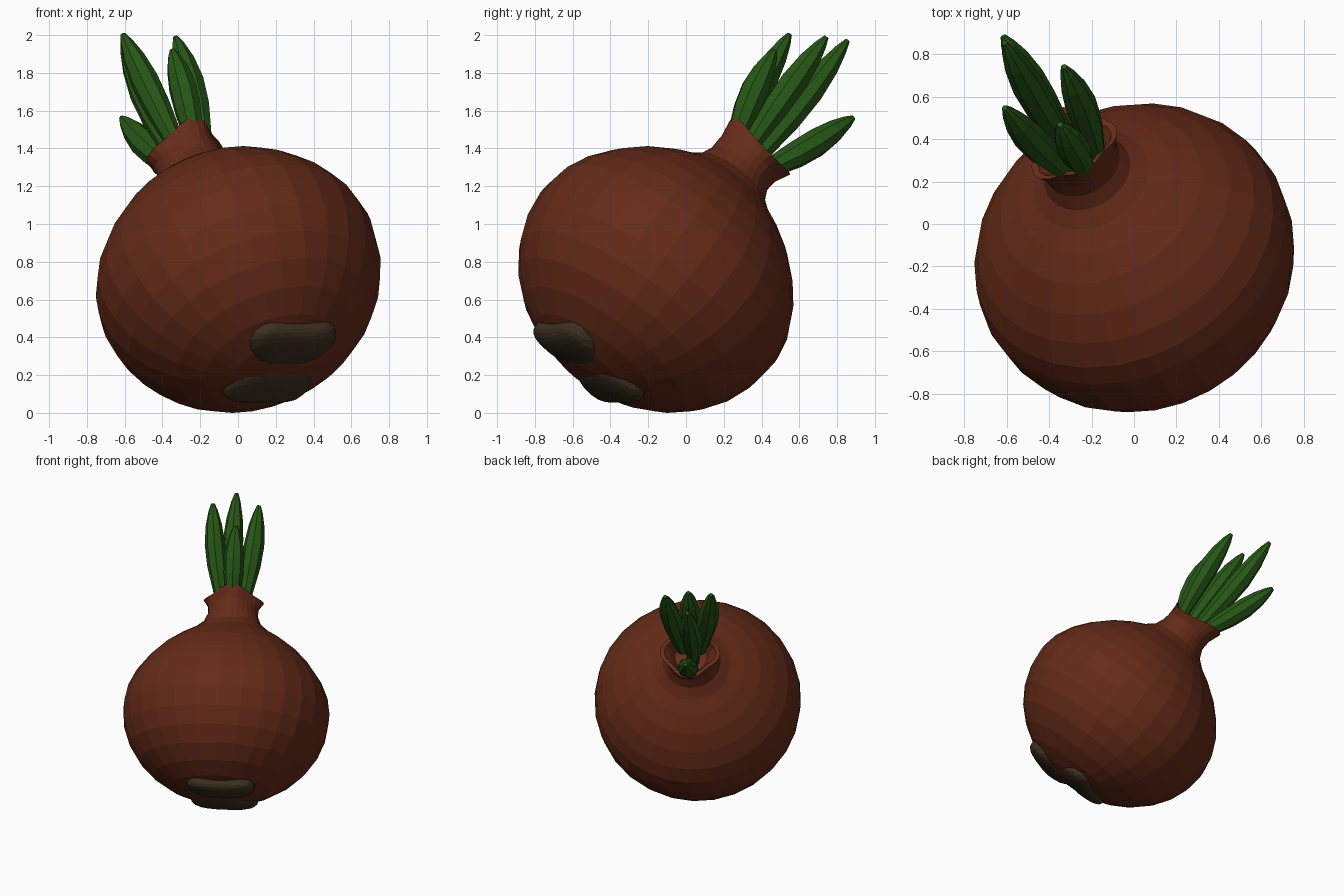
import bpy, bmesh, math
from mathutils import Vector, Matrix

if "Cube" in bpy.data.objects:
    bpy.data.objects.remove(bpy.data.objects["Cube"])

# Tilted frame of the bulb: Z = growth axis, Y = upper front side, X = sideways
axis = Vector((-0.32, 0.57, 0.757)).normalized()
side = Vector((-axis.y, axis.x, 0)).normalized()
side = side if side.x < 0 else -side
up = axis.cross(side).normalized()
FRAME = Matrix((side, up, axis)).transposed().to_4x4()
FRAME.translation = Vector((0, -0.152, 0.715))


def material(name, rgb):
    m = bpy.data.materials.new(name)
    m.diffuse_color = (*rgb, 1)
    m.use_nodes = True
    m.node_tree.nodes["Principled BSDF"].inputs["Base Color"].default_value = m.diffuse_color
    return m


def finish(name, bm, mat):
    bmesh.ops.transform(bm, matrix=FRAME, verts=bm.verts)
    bmesh.ops.recalc_face_normals(bm, faces=bm.faces)
    me = bpy.data.meshes.new(name)
    bm.to_mesh(me)
    bm.free()
    me.materials.append(mat)
    ob = bpy.data.objects.new(name, me)
    bpy.context.collection.objects.link(ob)
    return ob


def loft(bm, rings):
    """Skin a list of closed rings of points and cap both ends."""
    rows = [[bm.verts.new(p) for p in ring] for ring in rings]
    n = len(rows[0])
    for a, b in zip(rows, rows[1:]):
        for i in range(n):
            j = (i + 1) % n
            bm.faces.new((a[i], a[j], b[j], b[i]))
    for row in (rows[0], rows[-1]):
        mid = bm.verts.new(sum((v.co for v in row), Vector()) / n)
        for i in range(n):
            bm.faces.new((row[i], row[(i + 1) % n], mid))


skin = material("skin_brown", (0.13, 0.024, 0.009))
green = material("leaf_green", (0.02, 0.095, 0.008))
root_col = material("root_brown", (0.045, 0.029, 0.014))

# Bulb with neck: (radius, height, amount of four-pointed torn rim)
profile = [(0.767 * math.cos(a), 0.675 * math.sin(a), 0)
           for a in [math.radians(d) for d in range(-84, 1, 12)]]
profile += [(0.767 * math.cos(math.radians(4)), 0.04, 0),
            (0.745, 0.15, 0), (0.69, 0.27, 0), (0.605, 0.385, 0), (0.50, 0.49, 0),
            (0.385, 0.573, 0), (0.285, 0.63, 0), (0.215, 0.69, 0), (0.185, 0.76, 0),
            (0.185, 0.83, 0.3), (0.205, 0.90, 1), (0.175, 0.895, 0.9),
            (0.145, 0.83, 0.3), (0.12, 0.77, 0)]
SEG = 28
rings = []
for r, h, k in profile:
    ring = []
    for i in range(SEG):
        t = 2 * math.pi * i / SEG
        rr = r + k * (0.02 * math.cos(4 * t) - 0.02 * math.sin(t))
        hh = h + k * (-0.035 * math.cos(2 * t) + 0.01 * math.sin(t))
        ring.append(Vector((rr * math.cos(t), rr * math.sin(t), hh)))
    rings.append(ring)
bm = bmesh.new()
loft(bm, rings)
finish("bulb", bm, skin)

# Leaves: blunt spindles from the neck to each tip (frame coordinates)
tips = {"leaf_centre": (0.04, -0.07, 1.72), "leaf_back": (0.03, -0.36, 1.43),
        "leaf_left": (0.19, 0.155, 1.57), "leaf_right": (-0.15, 0.12, 1.58),
        "leaf_front": (0.0, 0.25, 1.38)}
spindle = [(0, 0.042), (0.2, 0.056), (0.42, 0.073), (0.62, 0.076),
           (0.8, 0.060), (0.93, 0.035), (1.0, 0.014)]
for name, tip in tips.items():
    tip = Vector(tip)
    out = Vector((tip.x, tip.y, 0))
    base = out.normalized() * min(0.085, out.length * 0.6) + Vector((0, 0, 0.78))
    d = (tip - base).normalized()
    px = d.cross(Vector((0, 1, 0))).normalized()
    py = d.cross(px)
    bow = out.normalized() * 0.02
    bm = bmesh.new()
    loft(bm, [[base.lerp(tip, f) + bow * math.sin(math.pi * f)
               + (px * math.cos(a) + py * math.sin(a)) * r
               for a in [2 * math.pi * i / 8 for i in range(8)]] for f, r in spindle])
    finish(name, bm, green)

# Root pads: two bean-shaped lobes, dented on their outer edge
for name, y, sgn in (("root_pad_upper", 0.195, 1), ("root_pad_lower", -0.135, -1)):
    bm = bmesh.new()
    bmesh.ops.create_icosphere(bm, subdivisions=3, radius=1)
    for v in bm.verts:
        # squarer than an ellipsoid
        x, w, t = (math.copysign(abs(c) ** 0.75, c) for c in v.co)
        outer = w * sgn
        if outer > 0:
            w *= 0.80 + 0.2 * min(1, x * x * 1.5)
        else:
            x *= 1 + 0.22 * outer
        v.co = (x * 0.255 - 0.015, y + w * 0.165, -0.605 + t * 0.08)
    finish(name, bm, root_col)
